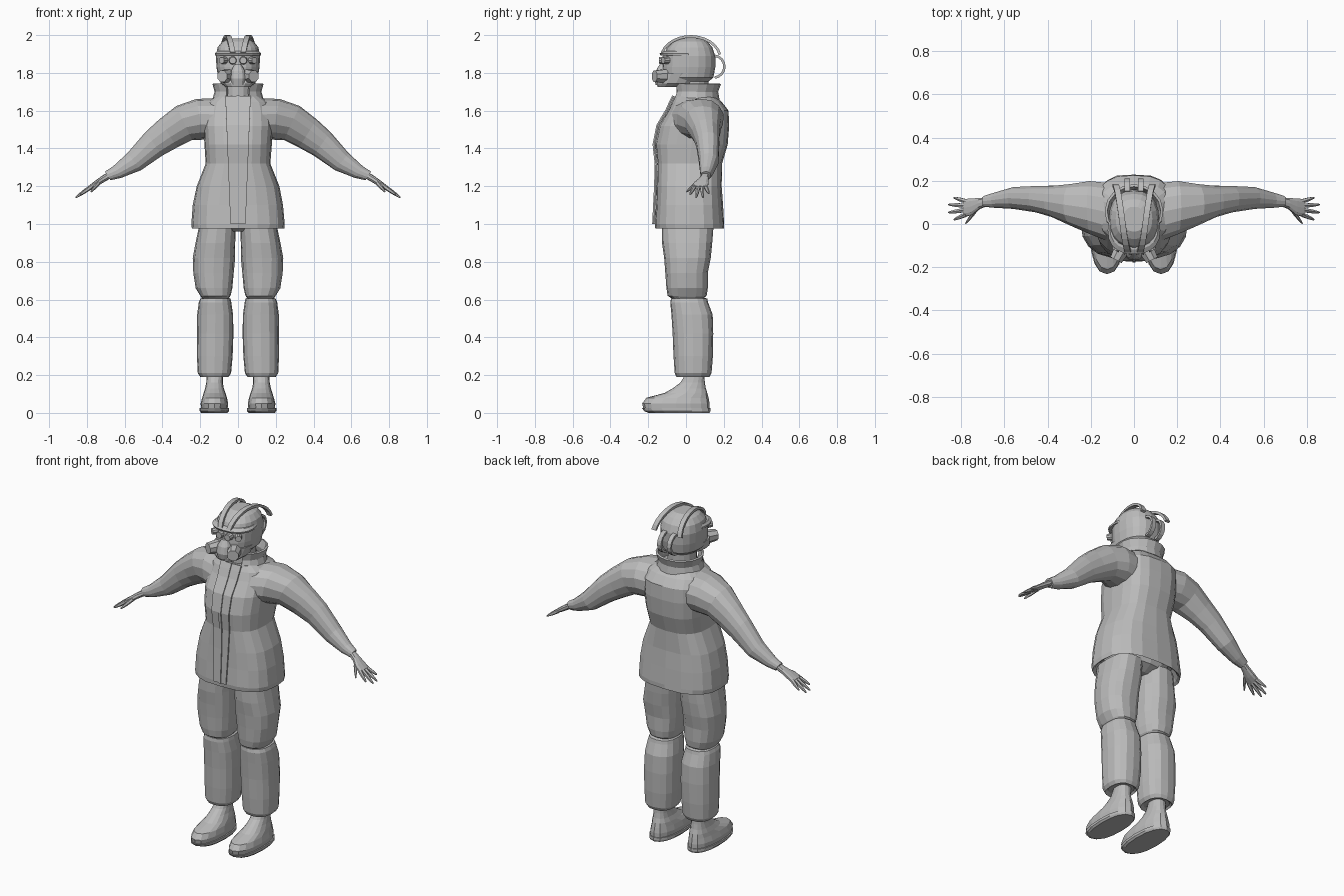
import bpy, bmesh, random
from math import sin, cos, radians, copysign
from mathutils import Vector, Matrix

random.seed(4)
cube = bpy.data.objects.get("Cube")
if cube:
    bpy.data.objects.remove(cube)

grey = bpy.data.materials.new("plain_grey")
grey.use_nodes = True
grey.diffuse_color = (0.5, 0.5, 0.5, 1)
grey.node_tree.nodes["Principled BSDF"].inputs["Base Color"].default_value = (0.5, 0.5, 0.5, 1)


def finish(name, bm, mirror=False):
    """Turn a bmesh into a flat shaded object, optionally mirrored across x."""
    bmesh.ops.recalc_face_normals(bm, faces=bm.faces)
    mesh = bpy.data.meshes.new(name)
    bm.to_mesh(mesh)
    bm.free()
    mesh.materials.append(grey)
    obj = bpy.data.objects.new(name, mesh)
    bpy.context.collection.objects.link(obj)
    if mirror:
        obj.modifiers.new("mirror", 'MIRROR')
    return obj


def skin(bm, loops, cap=True):
    """Bridge matching vertex loops and close both ends."""
    n = len(loops[0])
    for a, b in zip(loops, loops[1:]):
        for i in range(n):
            j = (i + 1) % n
            bm.faces.new((a[i], a[j], b[j], b[i]))
    if cap:
        bm.faces.new(loops[0])
        bm.faces.new(loops[-1])


def loft(name, rings, n=16, p=2.5, mirror=False, jitter=0.0):
    """Rings are (x, y, z, half_u, half_y, tilt); tilt turns a ring about y."""
    bm = bmesh.new()
    loops = []
    for x, y, z, a, b, t in rings:
        loop = []
        for i in range(n):
            c, s = cos(radians(360 * i / n)), sin(radians(360 * i / n))
            k = 1 + random.uniform(-jitter, jitter)
            u = a * k * copysign(abs(c) ** (2 / p), c)
            v = b * k * copysign(abs(s) ** (2 / p), s)
            loop.append(bm.verts.new((x + u * cos(radians(t)), y + v, z + u * sin(radians(t)))))
        loops.append(loop)
    skin(bm, loops)
    return finish(name, bm, mirror)


def stack(name, levels, **kw):
    """Upright loft from (z, x_min, x_max, y_min, y_max) levels."""
    return loft(name, [((a + b) / 2, (c + d) / 2, z, (b - a) / 2, (d - c) / 2, 0)
                       for z, a, b, c, d in levels], **kw)


def ribbon(name, path, thick, mirror=False):
    """Flat band along (x, y, z, half_width) points, thickened in the yz plane."""
    bm = bmesh.new()
    loops = []
    for i, (x, y, z, w) in enumerate(path):
        q, r = path[max(i - 1, 0)], path[min(i + 1, len(path) - 1)]
        nrm = Vector((0, q[2] - r[2], r[1] - q[1])).normalized() * thick
        c = Vector((x, y, z))
        side = Vector((w, 0, 0))
        loops.append([bm.verts.new(v) for v in (c - side, c + side, c + side + nrm, c - side + nrm)])
    skin(bm, loops)
    return finish(name, bm, mirror)


def drum(name, centre, radius, depth, turn, sides, tip=1.0):
    """Mirrored short cylinder pointing forward, turned outward by an angle."""
    bm = bmesh.new()
    m = (Matrix.Translation(centre) @ Matrix.Rotation(radians(turn), 4, 'Z')
         @ Matrix.Rotation(radians(90), 4, 'X') @ Matrix.Rotation(radians(180 / sides), 4, 'Z'))
    bmesh.ops.create_cone(bm, cap_ends=True, segments=sides, radius1=radius,
                          radius2=radius * tip, depth=depth, matrix=m)
    return finish(name, bm, True)


# Jacket body, with a recessed underside at the hem
jacket = [(1.04, .20, -.13, .17), (.985, .23, -.15, .19), (.975, .245, -.163, .203),
          (1.0, .248, -.165, .203), (1.1, .24, -.16, .195), (1.2, .22, -.155, .19),
          (1.32, .172, -.152, .19), (1.42, .178, -.163, .222), (1.52, .185, -.143, .23),
          (1.6, .18, -.095, .225), (1.645, .165, -.075, .19), (1.675, .12, -.06, .155)]
stack("jacket_body", [(z, -w, w, f, b) for z, w, f, b in jacket], n=20, p=2.7, jitter=.008)

# Front placket and the narrow closing strip on it
front = [(0, f, z, .02 + .04 * (z - .5)) for z, w, f, b in jacket[3:]]
ribbon("jacket_placket", front, .008)
ribbon("jacket_closing_strip", [(x, y, z, .008) for x, y, z, w in front], .014)

# Sleeves
loft("sleeve", [(.10, .05, 1.55, .115, .14, 90), (.20, .075, 1.555, .11, .125, 80),
                (.285, .09, 1.535, .10, .098, 65), (.37, .105, 1.48, .088, .074, 58),
                (.445, .115, 1.425, .076, .062, 55), (.55, .12, 1.33, .058, .052, 52),
                (.64, .11, 1.275, .037, .036, 55), (.69, .105, 1.255, .027, .026, 58)],
     n=14, p=2.2, mirror=True, jitter=.015)

# Hands: palm, four fingers and thumb
loft("palm", [(.675, .105, 1.262, .018, .02, 58), (.715, .095, 1.238, .017, .026, 58),
              (.75, .08, 1.215, .015, .04, 58), (.785, .075, 1.193, .011, .042, 58)],
     n=10, mirror=True)
fingers = [("index_finger", (.775, .045, 1.198), (.835, .02, 1.155)),
           ("middle_finger", (.78, .065, 1.195), (.86, .053, 1.14)),
           ("ring_finger", (.78, .085, 1.195), (.86, .09, 1.14)),
           ("little_finger", (.775, .104, 1.198), (.835, .122, 1.16)),
           ("thumb", (.735, .06, 1.22), (.78, .003, 1.17))]
for name, root, tip in fingers:
    root, tip = Vector(root), Vector(tip)
    loft(name, [(*root.lerp(tip, t), r, r, 58) for t, r in ((0, .012), (.55, .010), (.9, .006), (1, .003))],
         n=6, p=2, mirror=True)

# Trousers: hips, thighs and padded shins
stack("trouser_hips", [(.96, -.05, .05, -.08, .09), (.99, -.17, .17, -.12, .14), (1.06, -.19, .19, -.12, .15)])
stack("trouser_thigh", [(.605, .05, .19, -.075, .09), (.62, .04, .2, -.098, .11), (.66, .03, .222, -.105, .115),
                        (.74, .022, .236, -.108, .115), (.82, .017, .238, -.115, .13),
                        (.9, .014, .225, -.125, .14), (1.0, .012, .205, -.13, .145)],
      mirror=True, jitter=.02)
stack("trouser_shin", [(.20, .06, .19, -.03, .11), (.19, .05, .2, -.05, .125), (.21, .037, .213, -.06, .135),
                       (.3, .028, .218, -.065, .142), (.42, .024, .218, -.07, .145),
                       (.52, .025, .215, -.077, .14), (.585, .036, .208, -.083, .118),
                       (.605, .04, .2, -.08, .112), (.612, .06, .18, -.06, .09)],
      mirror=True, jitter=.012)

# Boots with a slightly wider sole
stack("boot", [(.02, .055, .195, -.225, .125), (.05, .052, .198, -.232, .125), (.08, .058, .19, -.21, .12),
               (.105, .066, .182, -.115, .113), (.13, .075, .174, -.07, .105), (.16, .08, .168, -.03, .1),
               (.2, .08, .165, -.005, .097), (.25, .08, .165, -.005, .095)], p=2.3, mirror=True)
stack("boot_sole", [(0, .055, .195, -.20, .125), (.01, .047, .203, -.222, .13), (.025, .047, .203, -.232, .13)],
      p=2.3, mirror=True)

# Neck and standing collar, open at the front
stack("neck", [(1.62, -.08, .08, -.05, .12), (1.78, -.075, .075, -.05, .12)], p=2)
bm = bmesh.new()
rows = []
for i in range(15):
    a = radians(-62 + i * 304 / 14)
    rows.append([bm.verts.new((r * cos(a), .05 + d + r * sin(a) * .93, z))
                 for r, d, z in ((.125, 0, 1.655), (.112, .004, 1.7), (.124, .008, 1.745))])
for a, b in zip(rows, rows[1:]):
    for k in range(2):
        bm.faces.new((a[k], b[k], b[k + 1], a[k + 1]))
collar = finish("jacket_collar", bm)
collar.modifiers.new("cloth", 'SOLIDIFY').thickness = .012

# Helmet shell, with jaw and brim
stack("helmet_shell", [(1.755, -.085, .085, -.11, .12), (1.775, -.105, .105, -.125, .145),
                       (1.83, -.114, .114, -.125, .155), (1.89, -.117, .117, -.12, .155),
                       (1.935, -.108, .108, -.1, .14), (1.965, -.085, .085, -.07, .115),
                       (1.983, -.05, .05, -.035, .08)], n=20, p=2.3)
stack("helmet_jaw", [(1.725, -.065, .065, -.15, -.02), (1.745, -.092, .092, -.155, .05),
                     (1.8, -.108, .108, -.14, .09)], p=2.4)
stack("helmet_brim", [(1.893, -.121, .121, -.135, .08), (1.903, -.122, .122, -.14, .08),
                      (1.915, -.112, .112, -.118, .08)], n=20, p=2.3)

# Two raised crest straps spreading towards the back
arch = []
for i in range(13):
    a = radians(165 - i * 155 / 12)
    arch.append((.028 + .058 * i / 12, .025 + .15 * cos(a), 1.875 + .111 * sin(a), .014))
ribbon("helmet_crest_strap", arch, .014, mirror=True)

# Loops behind the helmet
loop_path = []
for i in range(9):
    a = radians(85 - i * 170 / 8)
    loop_path.append((.032, .145 + .052 * cos(a), 1.833 + .052 * sin(a), .013))
ribbon("helmet_rear_loop", loop_path, .013, mirror=True)

# Goggles and breathing mask
drum("goggle_inner_lens", (.028, -.125, 1.866), .023, .035, 0, 10, .8)
drum("goggle_outer_lens", (.076, -.105, 1.866), .022, .04, 35, 10, .8)
stack("mask_muzzle", [(1.735, -.035, .035, -.16, -.09), (1.77, -.042, .042, -.168, -.09),
                      (1.81, -.038, .038, -.16, -.09), (1.845, -.018, .018, -.14, -.09)], n=12)
drum("mask_filter", (.068, -.138, 1.782), .04, .065, 28, 8, .8)
